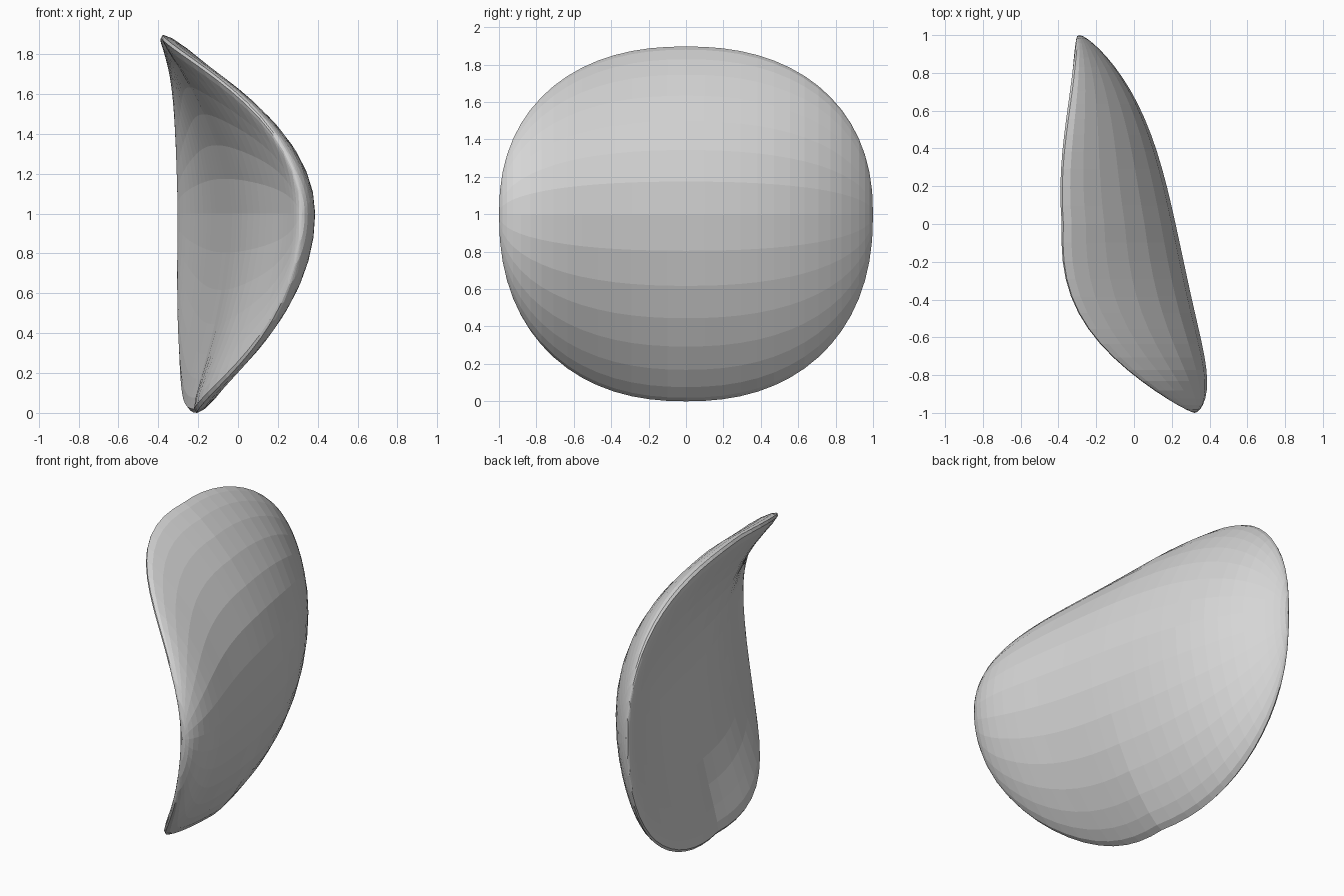
import bpy, bmesh
from math import sin, cos, pi

if "Cube" in bpy.data.objects:
    bpy.data.objects.remove(bpy.data.objects["Cube"])

SEGMENTS, RINGS = 32, 32
HALF_THICK = 0.135
POWER = 2.27            # squareness of the oval outline
MID_Z = 1.0
TOP, BOTTOM = 0.897, 1.0


def mid_x(y, z):
    """Curve of the shell: sloped along y, arched along z."""
    t = z - MID_Z
    ridge = 0.085 - 0.07 * y**4 - 0.22 * y - 0.085 * y**3
    if y < 0:
        ridge += 0.17 * y**4 * (1 - y * y)
    if t > 0:
        k = 0.57 - (0.33 if y < 0 else 0.18) * y
    else:
        k = 0.29 - (0.25 if y < 0 else 0.02) * y
    return ridge - k * t * t


def shell_point(ring, seg):
    """Point of a flattened ball with its poles on the y axis, bent sideways."""
    y = -cos(pi * ring / RINGS)
    phi = 2 * pi * seg / SEGMENTS
    spread = max(0.0, 1 - abs(y) ** POWER)
    height = TOP if sin(phi) > 0 else BOTTOM
    z = MID_Z + height * sin(phi) * spread ** (1 / POWER)
    x = mid_x(y, z) + HALF_THICK * cos(phi) * spread ** 0.5
    return x, y, z


# curved shell: rings of vertices between two poles
bm = bmesh.new()
front = bm.verts.new(shell_point(0, 0))
back = bm.verts.new(shell_point(RINGS, 0))
rings = [[bm.verts.new(shell_point(r, s)) for s in range(SEGMENTS)]
         for r in range(1, RINGS)]
for s in range(SEGMENTS):
    n = (s + 1) % SEGMENTS
    bm.faces.new((front, rings[0][s], rings[0][n]))
    bm.faces.new((back, rings[-1][n], rings[-1][s]))
    for a, b in zip(rings, rings[1:]):
        bm.faces.new((a[s], b[s], b[n], a[n]))
bmesh.ops.recalc_face_normals(bm, faces=bm.faces)

mesh = bpy.data.meshes.new("curved_shell")
bm.to_mesh(mesh)
bm.free()
shell = bpy.data.objects.new("curved_shell", mesh)
bpy.context.collection.objects.link(shell)

# single plain colour
grey = bpy.data.materials.new("light_grey")
grey.diffuse_color = (0.67, 0.67, 0.67, 1)
grey.use_nodes = True
grey.node_tree.nodes["Principled BSDF"].inputs["Base Color"].default_value = grey.diffuse_color
mesh.materials.append(grey)
